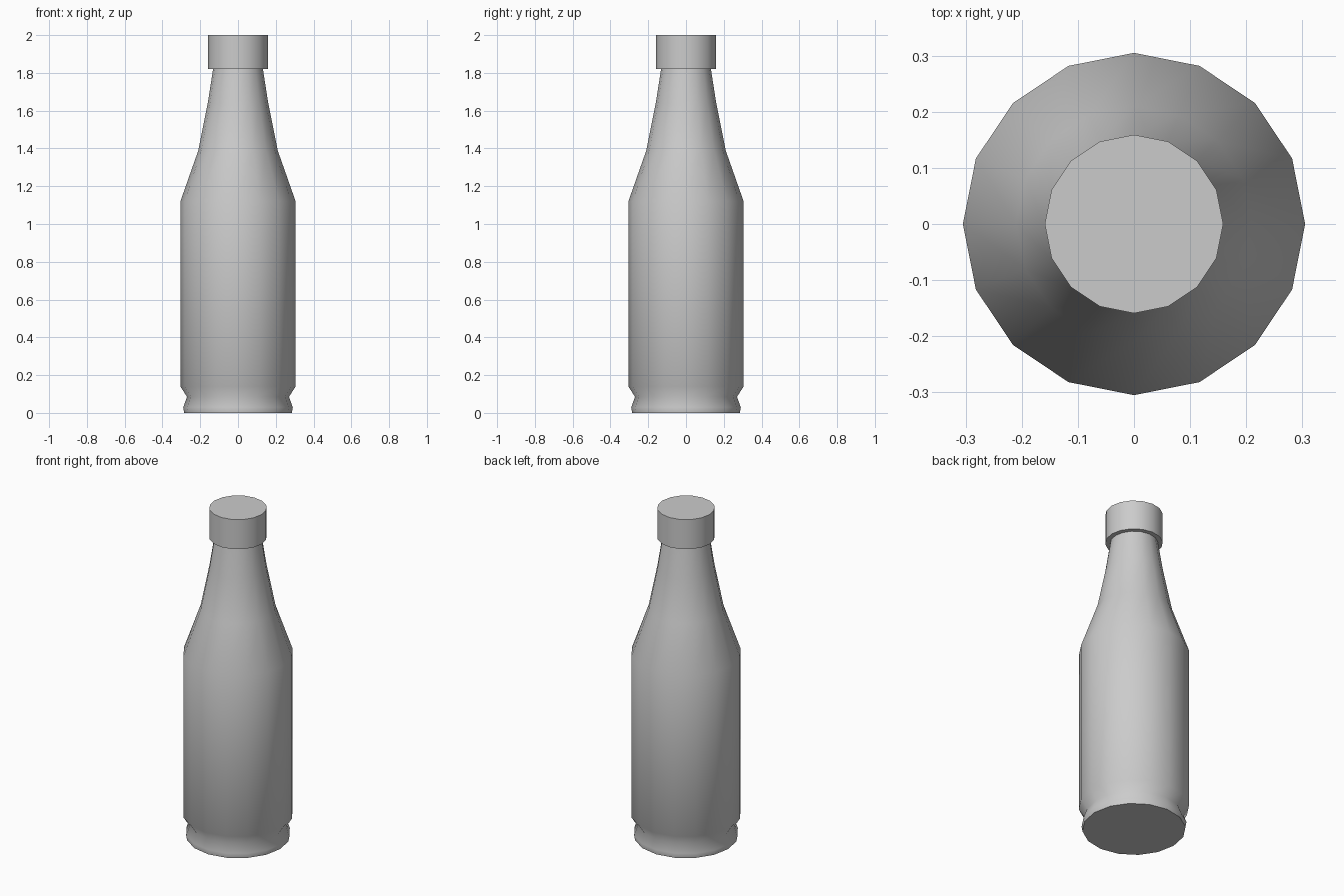
import bpy, bmesh, math

if "Cube" in bpy.data.objects:
    bpy.data.objects.remove(bpy.data.objects["Cube"], do_unlink=True)

SIDES = 16

grey = bpy.data.materials.new("light_grey")
grey.use_nodes = True
color = (0.6, 0.6, 0.6, 1)
grey.diffuse_color = color
grey.node_tree.nodes["Principled BSDF"].inputs["Base Color"].default_value = color


def lathe(name, profile, smooth_angle):
    """Turn a (radius, height) profile around z and close both ends."""
    bm = bmesh.new()
    rings = []
    for r, z in profile:
        angles = [2 * math.pi * i / SIDES for i in range(SIDES)]
        rings.append([bm.verts.new((r * math.cos(a), r * math.sin(a), z)) for a in angles])
    for low, high in zip(rings, rings[1:]):
        for i in range(SIDES):
            j = (i + 1) % SIDES
            bm.faces.new((low[i], low[j], high[j], high[i]))
    bm.faces.new(reversed(rings[0]))
    bm.faces.new(rings[-1])
    mesh = bpy.data.meshes.new(name)
    bm.to_mesh(mesh)
    bm.free()
    mesh.materials.append(grey)
    obj = bpy.data.objects.new(name, mesh)
    bpy.context.collection.objects.link(obj)
    bpy.ops.object.select_all(action="DESELECT")
    obj.select_set(True)
    bpy.context.view_layer.objects.active = obj
    bpy.ops.object.shade_smooth_by_angle(angle=math.radians(smooth_angle))
    return obj


# Bottle: flared foot, pinched waist, straight body, tapering neck
lathe("bottle_body", [(0.285, 0), (0.29, 0.03), (0.27, 0.085), (0.305, 0.14),
                      (0.305, 1.12), (0.21, 1.39), (0.16, 1.64), (0.132, 1.82)], 60)

# Cap: plain cylinder overhanging the neck
lathe("bottle_cap", [(0.159, 1.82), (0.159, 2.0)], 40)
